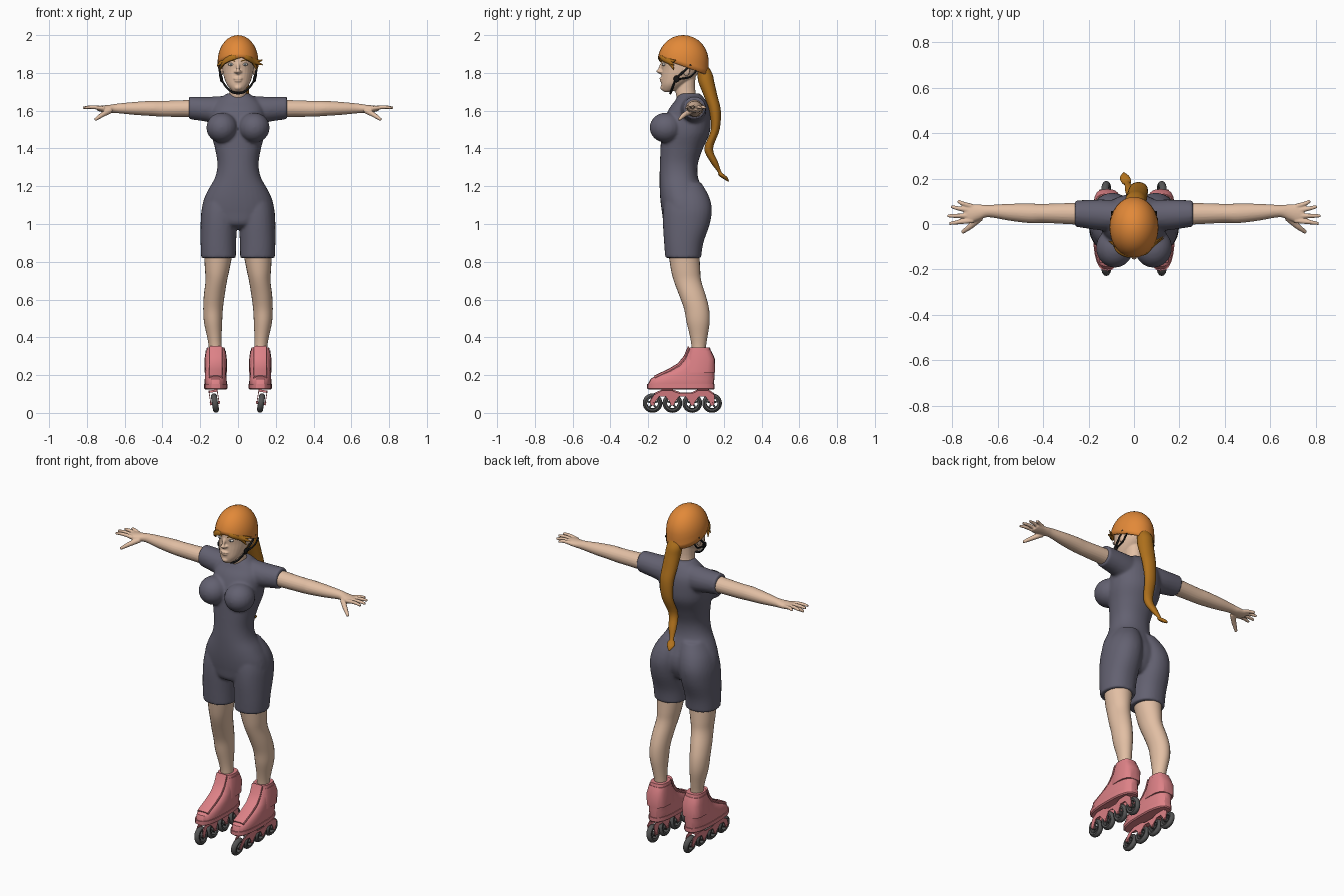
import bpy, bmesh, math
from mathutils import Vector, Matrix

if "Cube" in bpy.data.objects:
    bpy.data.objects.remove(bpy.data.objects["Cube"], do_unlink=True)


def material(name, rgb):
    m = bpy.data.materials.new(name)
    m.use_nodes = True
    m.diffuse_color = (*rgb, 1)
    m.node_tree.nodes["Principled BSDF"].inputs["Base Color"].default_value = (*rgb, 1)
    return m


SKIN = material("skin", (.76, .52, .37))
SUIT = material("slate_fabric", (.125, .12, .165))
ORANGE = material("orange_shell", (.76, .25, .04))
HAIR = material("ginger_hair", (.43, .165, .012))
PINK = material("pink_plastic", (.72, .22, .24))
RUBBER = material("grey_rubber", (.09, .09, .09))
BLACK = material("black_webbing", (.008, .008, .008))
WHITE = material("eye_white", (.6, .58, .55))
IRIS = material("grey_iris", (.15, .17, .18))


def finish(bm, name, mat, mirror=False, voxel=0, relax=4, angle=40):
    """Turn a bmesh into a shaded object, optionally fused and mirrored."""
    bmesh.ops.recalc_face_normals(bm, faces=bm.faces[:])
    mesh = bpy.data.meshes.new(name)
    bm.to_mesh(mesh)
    bm.free()
    mesh.materials.append(mat)
    ob = bpy.data.objects.new(name, mesh)
    bpy.context.collection.objects.link(ob)
    for other in bpy.context.selected_objects:
        other.select_set(False)
    ob.select_set(True)
    bpy.context.view_layer.objects.active = ob
    bpy.ops.object.shade_smooth_by_angle(angle=math.radians(angle))
    if voxel:
        fuse = ob.modifiers.new("fuse", 'REMESH')
        fuse.mode, fuse.voxel_size, fuse.use_smooth_shade = 'VOXEL', voxel, True
        soft = ob.modifiers.new("soften", 'SMOOTH')
        soft.factor, soft.iterations = .5, relax
    if mirror:
        ob.modifiers.new("mirror", 'MIRROR').use_mirror_merge = False
    return ob


def catmull(a, b, c, d, t):
    return .5 * (2 * b + (c - a) * t + (2 * a - 5 * b + 4 * c - d) * t * t
                 + (3 * b - a - 3 * c + d) * t ** 3)


def loft(bm, rings, n=20, p=2, sub=4):
    """Skin superellipse rings given as (centre, u, v)."""
    last = len(rings) - 1
    dense = []
    for i in range(last):
        four = [rings[min(max(i + k, 0), last)] for k in (-1, 0, 1, 2)]
        dense += [[catmull(*(r[j] for r in four), k / sub) for j in range(3)] for k in range(sub)]
    dense.append(rings[-1])

    def power(w):
        return math.copysign(abs(w) ** (2 / p), w)
    loops = []
    for c, u, v in dense:
        angles = [math.tau * k / n for k in range(n)]
        loops.append([bm.verts.new(c + u * power(math.cos(a)) + v * power(math.sin(a))) for a in angles])
    for a, b in zip(loops, loops[1:]):
        for k in range(n):
            bm.faces.new((a[k], a[(k + 1) % n], b[(k + 1) % n], b[k]))
    bm.faces.new(loops[0])
    bm.faces.new(loops[-1])


def column(bm, rows, side=1, **kw):
    """Upright loft from rows of (z, centre x, half width, front y, back y)."""
    loft(bm, [(Vector((side * x, (f + b) / 2, z)), Vector((w, 0, 0)), Vector((0, (b - f) / 2, 0)))
              for z, x, w, f, b in rows], **kw)


def limb(bm, rows, side=1, **kw):
    """Sideways loft from rows of (x, y, z, half depth, half height)."""
    loft(bm, [(Vector((side * x, y, z)), Vector((0, ry, 0)), Vector((0, 0, rz)))
              for x, y, z, ry, rz in rows], **kw)


def tube(bm, pts, n=10, flat=1, sub=4):
    """Round or flattened tube through (x, y, z, radius) points."""
    pos = [Vector(q[:3]) for q in pts]
    rings = []
    for i, q in enumerate(pts):
        t = (pos[min(i + 1, len(pos) - 1)] - pos[max(i - 1, 0)]).normalized()
        u = t.cross(Vector((.3, .2, 1))).normalized()
        rings.append((pos[i], u * q[3] * flat, u.cross(t) * q[3]))
    loft(bm, rings, n=n, sub=sub)


def blob(bm, c, r):
    bmesh.ops.create_uvsphere(bm, u_segments=20, v_segments=12, radius=1,
                              matrix=Matrix.Translation(c) @ Matrix.Diagonal((*r, 1)))


def rod(bm, c, r, length, rot=Matrix()):
    bmesh.ops.create_cone(bm, cap_ends=True, segments=12, radius1=r, radius2=r, depth=length,
                          matrix=Matrix.Translation(c) @ rot)


# One-piece suit: torso, bust, sleeves and short legs fused together
bm = bmesh.new()
column(bm, [(z, 0, w, f, b) for z, w, f, b in (
    (.975, .06, -.07, .06), (1, .13, -.115, .085), (1.06, .187, -.127, .11), (1.12, .184, -.135, .11),
    (1.18, .158, -.139, .088), (1.25, .12, -.14, .063), (1.32, .109, -.138, .063), (1.4, .122, -.135, .09),
    (1.48, .142, -.13, .125), (1.55, .145, -.115, .131), (1.61, .14, -.09, .125),
    (1.65, .115, -.06, .107), (1.677, .078, -.045, .087), (1.692, .058, -.035, .07))], n=32, p=2.2)
for s in (1, -1):
    column(bm, [(.82, .103, .092, -.11, .08), (.9, .104, .094, -.116, .092), (1, .101, .097, -.122, .126),
                (1.08, .095, .097, -.12, .137), (1.15, .082, .088, -.11, .12), (1.22, .06, .065, -.1, .08)],
           s, n=28, p=2.2)
    limb(bm, [(.06, .035, 1.595, .07, .085), (.15, .04, 1.606, .068, .068), (.26, .046, 1.615, .058, .06)], s)
    blob(bm, (s * .085, -.105, 1.51), (.083, .088, .08))
finish(bm, "suit", SUIT, voxel=.008, relax=5)

# Bare legs
bm = bmesh.new()
column(bm, [(.86, .103, .078, -.095, .07), (.76, .11, .065, -.08, .075), (.7, .115, .057, -.065, .08),
            (.62, .126, .055, -.035, .105), (.55, .132, .052, -.01, .122), (.48, .132, .048, .003, .125),
            (.4, .125, .038, .022, .113), (.34, .12, .034, .03, .105), (.25, .118, .034, .03, .105)], n=24)
finish(bm, "legs", SKIN, mirror=True)

# Arms with spread fingers and lowered thumbs
bm = bmesh.new()
limb(bm, [(.2, .045, 1.612, .05, .048), (.3, .046, 1.611, .046, .044), (.4, .047, 1.61, .042, .042),
          (.46, .047, 1.612, .043, .04), (.55, .052, 1.612, .037, .034), (.64, .057, 1.612, .027, .025),
          (.68, .052, 1.61, .034, .021), (.72, .046, 1.61, .041, .017), (.745, .047, 1.612, .037, .012)])
for y0, x1, y1 in ((.077, .775, .102), (.058, .806, .077), (.036, .821, .036), (.015, .813, .002)):
    tube(bm, [(.71, y0, 1.612, .011), ((.73 + x1) / 2, (y0 + y1) / 2, 1.619, .010), (x1, y1, 1.615, .007)])
tube(bm, [(.675, .03, 1.602, .016), (.72, -.01, 1.577, .013), (.757, -.037, 1.552, .008)])
finish(bm, "arms", SKIN, mirror=True, voxel=.004, relax=2)

# Head, neck, nose, lips and ears
bm = bmesh.new()
column(bm, [(z, 0, w, f, b) for z, w, f, b in (
    (1.7, .022, -.118, -.08), (1.712, .038, -.127, -.04), (1.74, .06, -.131, 0), (1.78, .075, -.13, .05),
    (1.82, .083, -.128, .08), (1.87, .086, -.13, .09), (1.93, .076, -.11, .08), (1.97, .04, -.06, .04))], n=28)
column(bm, [(1.64, 0, .055, -.04, .07), (1.7, 0, .046, -.056, .05), (1.78, 0, .046, -.056, .05)])
tube(bm, [(0, -.124, 1.855, .007), (0, -.136, 1.828, .009), (0, -.146, 1.811, .013), (0, -.13, 1.802, .011)])
blob(bm, (0, -.13, 1.770), (.024, .011, .006))
blob(bm, (0, -.129, 1.758), (.02, .011, .006))
blob(bm, (0, -.122, 1.722), (.02, .014, .014))
for s in (1, -1):
    blob(bm, (s * .088, .002, 1.815), (.01, .02, .032))
    blob(bm, (s * .013, -.133, 1.806), (.008, .01, .007))
finish(bm, "head", SKIN, voxel=.0045, relax=2)

# Eyes and brows
for name, mat, y, r in (("eyes", WHITE, -.117, (.016, .009, .008)), ("irises", IRIS, -.1235, (.006, .004, .006))):
    bm = bmesh.new()
    blob(bm, (.036, y, 1.845), r)
    finish(bm, name, mat, mirror=True)
bm = bmesh.new()
tube(bm, [(.017, -.128, 1.862, .003), (.04, -.122, 1.868, .003), (.058, -.109, 1.862, .002)], n=6)
finish(bm, "brows", HAIR, mirror=True)

# Helmet dome with a rim that rises over the brow
bm = bmesh.new()
cols, rows, mid = 32, 10, 1.86
grid = []
for i in range(cols):
    a = math.tau * i / cols
    rim = 1.835 - .048 * math.sin(a)
    low = math.asin((rim - mid) / .14)
    line = []
    for j in range(rows):
        e = low + (math.pi / 2 - low) * j / rows
        h = math.cos(max(e, 0))
        line.append(bm.verts.new((.108 * h * math.cos(a), -.015 + .135 * h * math.sin(a), mid + .14 * math.sin(e))))
    grid.append(line)
crown = bm.verts.new((0, -.015, mid + .14))
for a, b in zip(grid, grid[1:] + grid[:1]):
    for j in range(rows - 1):
        bm.faces.new((a[j], b[j], b[j + 1], a[j + 1]))
    bm.faces.new((a[-1], b[-1], crown))
shell = finish(bm, "helmet", ORANGE, angle=60).modifiers.new("thickness", 'SOLIDIFY')
shell.thickness, shell.offset = .008, -1

# Chin straps with side buckles
bm = bmesh.new()
tube(bm, [(.099, .025, 1.845, .006), (.096, -.015, 1.805, .006), (.088, -.052, 1.768, .006),
          (.062, -.07, 1.725, .006), (.03, -.08, 1.698, .006), (0, -.083, 1.692, .006)])
tube(bm, [(.097, .055, 1.812, .005), (.094, .02, 1.778, .005), (.088, -.05, 1.766, .005)])
blob(bm, (.088, -.05, 1.768), (.008, .016, .018))
finish(bm, "chin_strap", BLACK, mirror=True)

# Long ponytail ending in a tied tuft
bm = bmesh.new()
column(bm, [(z, x, w, y - d, y + d) for x, y, z, w, d in (
    (.005, .07, 1.85, .035, .035), (.005, .098, 1.8, .045, .04), (.01, .108, 1.75, .046, .042),
    (.015, .13, 1.68, .045, .036), (.02, .153, 1.6, .041, .031), (.015, .155, 1.5, .035, .023),
    (0, .12, 1.4, .028, .023), (-.015, .148, 1.33, .024, .02), (-.03, .178, 1.275, .012, .01),
    (-.033, .186, 1.262, .02, .016), (-.04, .202, 1.247, .022, .017), (-.045, .224, 1.226, .004, .004))])
finish(bm, "ponytail", HAIR)

# Swept fringe locks below the rim
bm = bmesh.new()
for lock in (
        [(.03, -.135, 1.892, .008), (-.03, -.137, 1.882, .016), (-.07, -.115, 1.86, .016),
         (-.088, -.085, 1.832, .01), (-.098, -.068, 1.81, .002)],
        [(-.06, -.11, 1.875, .014), (-.092, -.085, 1.852, .011), (-.112, -.075, 1.838, .002)],
        [(.01, -.135, 1.895, .008), (.05, -.128, 1.88, .013), (.085, -.092, 1.86, .013), (.132, -.062, 1.842, .002)],
        [(.06, -.115, 1.88, .012), (.1, -.075, 1.862, .01), (.13, -.055, 1.868, .002)],
        [(.075, -.1, 1.87, .012), (.09, -.075, 1.84, .01), (.1, -.065, 1.815, .002)]):
    tube(bm, lock, flat=.6)
finish(bm, "fringe", HAIR)

# Skate boots: body, sole, cuff, collar and tongue
CX = .118
bm = bmesh.new()
column(bm, [(.13, CX, .054, -.2, .146), (.155, CX, .059, -.2, .148), (.18, CX, .058, -.188, .15),
            (.2, CX, .057, -.15, .15), (.222, CX, .056, -.095, .15), (.25, CX, .055, -.042, .15),
            (.29, CX, .054, -.008, .148), (.33, CX, .048, .012, .13)], n=24, p=2.6, sub=1)
finish(bm, "boots", PINK, mirror=True, angle=30)
bm = bmesh.new()
column(bm, [(.124, CX, .055, -.198, .147), (.13, CX, .062, -.206, .152), (.152, CX, .062, -.206, .152)],
       n=24, p=2.6, sub=1)
finish(bm, "soles", PINK, mirror=True, angle=30)
bm = bmesh.new()
column(bm, [(.215, CX, .06, -.02, .153), (.285, CX, .059, .002, .154), (.33, CX, .053, .016, .133)],
       n=16, p=3, sub=1)
column(bm, [(.326, CX, .05, .012, .132), (.347, CX, .047, .018, .127)], n=16, p=3, sub=1)
finish(bm, "cuffs", PINK, mirror=True, angle=30)
bm = bmesh.new()
loft(bm, [(Vector((CX, y, z)), Vector((.036, 0, 0)), Vector((0, -.005, .01)))
          for y, z in ((-.165, .187), (-.09, .222), (-.038, .253), (-.006, .292), (.016, .345))], n=12, p=4, sub=1)
finish(bm, "tongues", PINK, mirror=True, angle=30)

# Wheels, spokes and frame share a slight inward lean
LEAN = (Matrix.Translation((.122, 0, .052)) @ Matrix.Rotation(math.radians(9), 4, 'Y')
        @ Matrix.Translation((0, 0, -.052)))
AXLES = [-.177 + .105 * i for i in range(4)]
ACROSS = Matrix.Rotation(math.pi / 2, 4, 'Y')
TYRE = ((.029, -.014), (.04, -.016), (.049, -.009), (.052, 0), (.049, .009), (.04, .016), (.029, .014))
bm = bmesh.new()
for y in AXLES:
    loops = [[bm.verts.new((x, y + r * math.cos(a), .052 + r * math.sin(a))) for r, x in TYRE]
             for a in (math.tau * k / 28 for k in range(28))]
    for a, b in zip(loops, loops[1:] + loops[:1]):
        for k in range(len(TYRE)):
            m = (k + 1) % len(TYRE)
            bm.faces.new((a[k], b[k], b[m], a[m]))
    rod(bm, (0, y, .052), .012, .03, ACROSS)
    for k in range(5):
        spin = Matrix.Rotation(math.tau * k / 5, 4, 'X')
        rod(bm, Vector((0, y, .052)) + spin @ Vector((0, 0, .02)), .005, .024, spin)
bm.transform(LEAN)
finish(bm, "wheels", RUBBER, mirror=True)

bm = bmesh.new()
outline = []
for y in AXLES:
    outline += [(y - .014, .062), (y - .008, .044), (y + .008, .044), (y + .014, .062)]
    if y < AXLES[-1]:
        outline += [(y + .035, .09), (y + .07, .09)]
outline += [(.15, .1), (.12, .12), (.06, .12), (.03, .106), (-.03, .106), (-.07, .12), (-.13, .12), (-.17, .1)]
for x in (-.024, .02):
    plate = bm.faces.new([bm.verts.new((x, y, z)) for y, z in outline])
    grown = bmesh.ops.extrude_face_region(bm, geom=[plate], use_keep_orig=True)["geom"]
    bmesh.ops.translate(bm, vec=(.004, 0, 0), verts=[g for g in grown if isinstance(g, bmesh.types.BMVert)])
for y in (-.1, .09):
    bmesh.ops.create_cube(bm, size=1, matrix=Matrix.Translation((0, y, .116)) @ Matrix.Diagonal((.046, .06, .012, 1)))
for y in AXLES:
    rod(bm, (0, y, .052), .007, .054, ACROSS)
bm.transform(LEAN)
finish(bm, "frames", PINK, mirror=True, angle=30)
